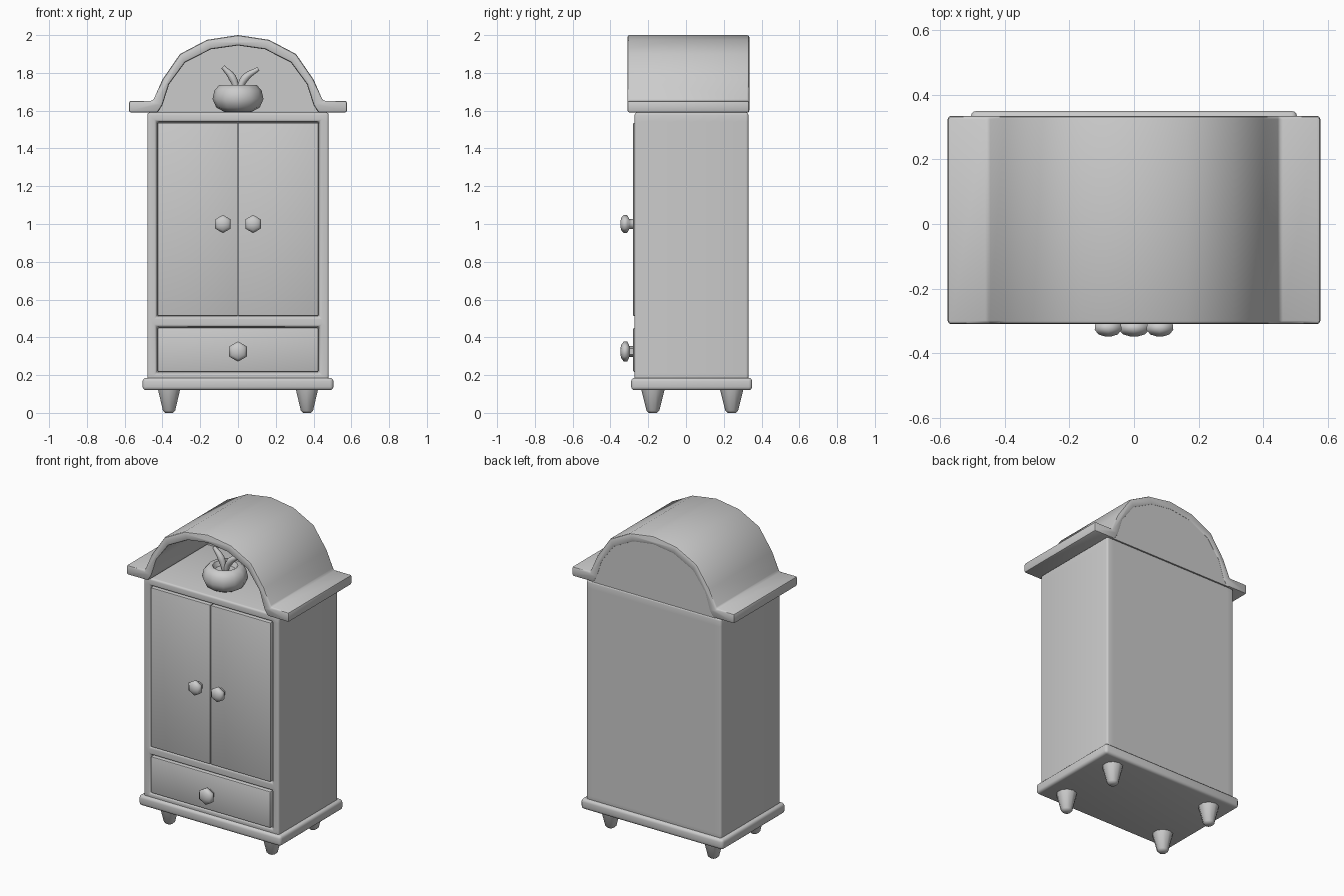
import bpy, bmesh, math
from mathutils import Vector

cube = bpy.data.objects.get("Cube")
if cube:
    bpy.data.objects.remove(cube, do_unlink=True)

grey = bpy.data.materials.new("plain_grey")
grey.use_nodes = True
COLOUR = (0.6, 0.6, 0.6, 1)
grey.diffuse_color = COLOUR
grey.node_tree.nodes["Principled BSDF"].inputs["Base Color"].default_value = COLOUR


def finish(obj, bevel=0, segments=2, smooth=40):
    """Link, bevel, apply and smooth-shade an object."""
    if obj.name not in bpy.context.collection.objects:
        bpy.context.collection.objects.link(obj)
    bpy.ops.object.select_all(action="DESELECT")
    obj.select_set(True)
    bpy.context.view_layer.objects.active = obj
    if bevel:
        mod = obj.modifiers.new("soft_edges", "BEVEL")
        mod.width, mod.segments = bevel, segments
        mod.limit_method, mod.angle_limit = "ANGLE", math.radians(40)
    bpy.ops.object.convert(target="MESH")
    obj = bpy.context.object
    obj.data.materials.clear()
    obj.data.materials.append(grey)
    bpy.ops.object.shade_smooth_by_angle(angle=math.radians(smooth))
    return obj


def from_bmesh(name, bm, **kw):
    bmesh.ops.recalc_face_normals(bm, faces=bm.faces)
    mesh = bpy.data.meshes.new(name)
    bm.to_mesh(mesh)
    bm.free()
    return finish(bpy.data.objects.new(name, mesh), **kw)


def box_bmesh(low, high):
    bm = bmesh.new()
    bmesh.ops.create_cube(bm, size=1)
    low, high = Vector(low), Vector(high)
    for v in bm.verts:
        v.co = (low + high) / 2 + v.co * (high - low)
    return bm


def box(name, low, high, **kw):
    return from_bmesh(name, box_bmesh(low, high), **kw)


def extrude_profile(name, points, y0, y1, **kw):
    """Solid with an outline in x and z, running from y0 to y1."""
    bm = bmesh.new()
    face = bm.faces.new([bm.verts.new((x, y0, z)) for x, z in points])
    grown = bmesh.ops.extrude_face_region(bm, geom=[face])["geom"]
    verts = [g for g in grown if isinstance(g, bmesh.types.BMVert)]
    bmesh.ops.translate(bm, verts=verts, vec=(0, y1 - y0, 0))
    return from_bmesh(name, bm, **kw)


def lathe(name, profile, centre, sides, forward=False, smooth=50):
    """Turned part from (radius, distance) pairs, along z or towards -y."""
    bm = bmesh.new()
    rings = []
    for r, d in profile:
        ring = []
        for i in range(sides):
            a = math.tau * i / sides
            u, w = r * math.sin(a), r * math.cos(a)
            co = Vector((u, -d, w)) if forward else Vector((u, w, d))
            ring.append(bm.verts.new(co + Vector(centre)))
        rings.append(ring)
    for a, b in zip(rings, rings[1:]):
        for i in range(sides):
            j = (i + 1) % sides
            bm.faces.new((a[i], a[j], b[j], b[i]))
    bm.faces.new(rings[0])
    bm.faces.new(rings[-1])
    return from_bmesh(name, bm, smooth=smooth)


def mirrored(half):
    """Complete a half outline that starts and ends on x = 0."""
    return half + [(-x, z) for x, z in reversed(half) if x > 0]


# Cabinet body with two recessed openings in the front
bm = box_bmesh((-0.48, -0.272, 0.17), (0.48, 0.33, 1.59))
openings = [(0.21, 0.457), (0.507, 1.542)]
cuts = [((x, 0, 0), (1, 0, 0)) for x in (-0.432, 0.432)]
cuts += [((0, 0, z), (0, 0, 1)) for pair in openings for z in pair]
for co, no in cuts:
    bmesh.ops.bisect_plane(bm, geom=bm.verts[:] + bm.edges[:] + bm.faces[:],
                           plane_co=co, plane_no=no)
bmesh.ops.recalc_face_normals(bm, faces=bm.faces)
holes = []
for f in bm.faces:
    c = f.calc_center_median()
    if f.normal.y < -0.9 and abs(c.x) < 0.1 and any(a < c.z < b for a, b in openings):
        holes.append(f)
bmesh.ops.inset_individual(bm, faces=holes, thickness=0.002, depth=-0.025)
from_bmesh("cabinet_body", bm, bevel=0.012, segments=3)

# Doors and drawer front
for side, name in ((-1, "right_door"), (1, "left_door")):
    x0, x1 = sorted((side * 0.0015, side * 0.426))
    box(name, (x0, -0.28, 0.513), (x1, -0.24, 1.536), bevel=0.005)
box("drawer_front", (-0.426, -0.28, 0.216), (0.426, -0.24, 0.451), bevel=0.008)

# Six-sided knobs
knob = [(0.026, 0), (0.026, 0.022), (0.046, 0.032), (0.048, 0.05),
        (0.034, 0.064), (0.012, 0.07)]
for name, x, z, s in (("right_door_knob", -0.08, 1.0, 1),
                      ("left_door_knob", 0.08, 1.0, 1),
                      ("drawer_knob", 0, 0.325, 1.12)):
    lathe(name, [(r * s, d) for r, d in knob], (x, -0.278, z), 6, True, 60)

# Base plinth and tapered feet
box("base_plinth", (-0.505, -0.29, 0.12), (0.505, 0.35, 0.186), bevel=0.018, segments=3)
foot = [(0.022, 0), (0.034, 0.012), (0.062, 0.125)]
for x, side in ((-0.365, "right"), (0.365, "left")):
    for y, end in ((-0.175, "front"), (0.242, "back")):
        lathe(f"{end}_{side}_foot", foot, (x, y, 0), 10)

# Arched roof with side brims, closed at the back
inner = [(0.425, 1.59), (0.40, 1.63), (0.365, 1.74), (0.28, 1.855),
         (0.143, 1.925), (0, 1.945)]
outer = [(0, 2.0), (0.164, 1.975), (0.307, 1.9), (0.40, 1.765),
         (0.45, 1.652), (0.577, 1.652), (0.577, 1.59)]
left = outer + inner
right = [(-x, z) for x, z in reversed(left) if x > 0]
extrude_profile("arched_roof", left + right, -0.31, 0.335, bevel=0.011)
back = [(0, 1.97)] + [(x * 1.04, z + 0.015 * (z > 1.6)) for x, z in reversed(inner[:-1])]
extrude_profile("roof_back_panel", mirrored(back), 0.30, 0.331)

# Round pot in the niche
pot = [(0.07, 0), (0.115, 0.025), (0.135, 0.07), (0.125, 0.115), (0.10, 0.143),
       (0.075, 0.143), (0.06, 0.115)]
lathe("plant_pot", pot, (0, -0.13, 1.592), 12)

# Curved leaves
for name, path in (("right_leaf", [(0, 1.69), (-0.03, 1.775), (-0.08, 1.832)]),
                   ("left_leaf", [(0, 1.69), (0.035, 1.77), (0.108, 1.822)])):
    curve = bpy.data.curves.new(name, "CURVE")
    curve.dimensions = "3D"
    curve.bevel_depth, curve.bevel_resolution = 0.02, 2
    curve.use_fill_caps = True
    curve.resolution_u = 5
    spline = curve.splines.new("BEZIER")
    spline.bezier_points.add(len(path) - 1)
    for p, (x, z), r in zip(spline.bezier_points, path, (0.7, 1.05, 0.55)):
        p.co = (x, -0.13, z)
        p.radius = r
        p.handle_left_type = p.handle_right_type = "AUTO"
    finish(bpy.data.objects.new(name, curve), smooth=60)
